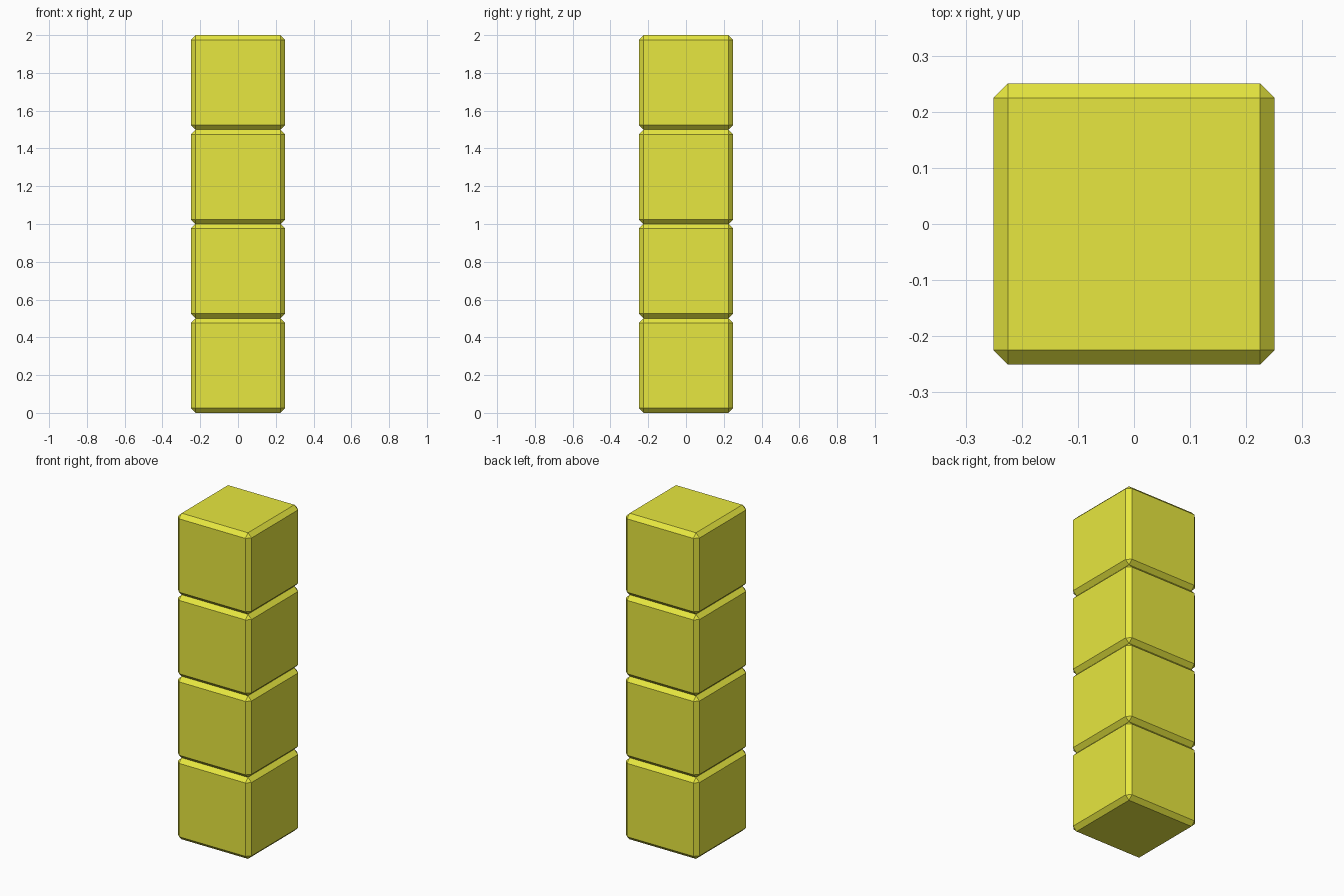
import bpy

if "Cube" in bpy.data.objects:
    bpy.data.objects.remove(bpy.data.objects["Cube"])

SIZE = 0.5
CHAMFER = 0.025

yellow = bpy.data.materials.new("yellow")
yellow.diffuse_color = (0.8, 0.8, 0.05, 1)
yellow.use_nodes = True
yellow.node_tree.nodes["Principled BSDF"].inputs["Base Color"].default_value = yellow.diffuse_color


def chamfered_block(name, z):
    bpy.ops.mesh.primitive_cube_add(size=SIZE, location=(0, 0, z))
    block = bpy.context.object
    block.name = name
    block.data.materials.append(yellow)
    bevel = block.modifiers.new("chamfer", 'BEVEL')
    bevel.width = CHAMFER
    bevel.segments = 1
    bevel.limit_method = 'NONE'
    return block


# Four equal blocks stacked into a column
for i in range(4):
    chamfered_block(f"block_{i + 1}", SIZE * (i + 0.5))
